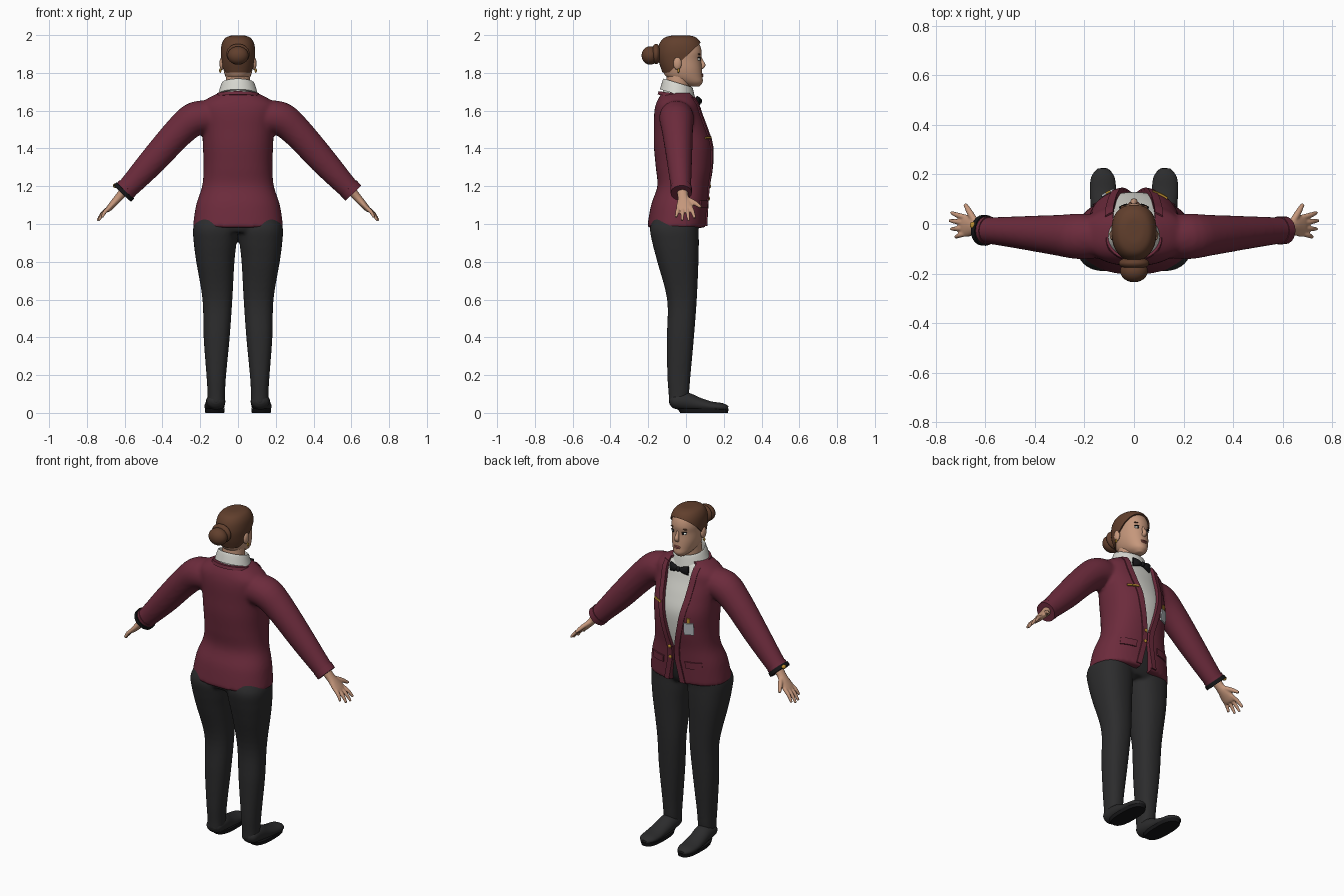
import bpy, bmesh, math
from mathutils import Vector, Matrix

if "Cube" in bpy.data.objects:
    bpy.data.objects.remove(bpy.data.objects["Cube"])

def material(name, *rgb):
    m = bpy.data.materials.new(name)
    m.use_nodes = True
    m.diffuse_color = (*rgb, 1)
    m.node_tree.nodes["Principled BSDF"].inputs["Base Color"].default_value = (*rgb, 1)
    return m

BURGUNDY = material("burgundy", .15, .024, .045)
CHARCOAL = material("charcoal", .025, .025, .026)
BROWN = material("hair_brown", .12, .05, .026)
SKIN = material("skin", .56, .31, .2)
WHITE = material("shirt_white", .68, .68, .63)
GOLD = material("gold", .5, .27, .03)
BLACK = material("black", .008, .008, .009)
LIPS = material("lip_red", .35, .1, .08)
GREY = material("badge_grey", .5, .53, .56)

def smooth(ob):
    bpy.ops.object.select_all(action='DESELECT')
    ob.select_set(True)
    bpy.context.view_layer.objects.active = ob
    bpy.ops.object.shade_smooth_by_angle(angle=math.radians(50))

def make(name, bm, mat):
    bmesh.ops.recalc_face_normals(bm, faces=bm.faces)
    me = bpy.data.meshes.new(name)
    bm.to_mesh(me)
    bm.free()
    me.materials.append(mat)
    ob = bpy.data.objects.new(name, me)
    bpy.context.collection.objects.link(ob)
    smooth(ob)
    return ob

def apply(ob, kind, **settings):
    bpy.context.view_layer.objects.active = ob
    mod = ob.modifiers.new(kind.lower(), kind)
    for key, value in settings.items():
        setattr(mod, key, value)
    bpy.ops.object.modifier_apply(modifier=mod.name)

def refine(rows, k=5):
    # Catmull-Rom interpolation of all ring values
    out = []
    for i in range(len(rows) - 1):
        quad = [rows[max(i - 1, 0)], rows[i], rows[i + 1], rows[min(i + 2, len(rows) - 1)]]
        for j in range(k):
            t = j / k
            out.append([b + .5 * t * (c - a + t * (2*a - 5*b + 4*c - d + t * (3*(b - c) + d - a)))
                        for a, b, c, d in zip(*quad)])
    return out + [list(rows[-1])]

def skin_rings(rings):
    bm = bmesh.new()
    loops = [[bm.verts.new(p) for p in ring] for ring in rings]
    n = len(loops[0])
    for a, b in zip(loops, loops[1:]):
        for i in range(n):
            bm.faces.new((a[i], a[(i + 1) % n], b[(i + 1) % n], b[i]))
    bm.faces.new(loops[0])
    bm.faces.new(loops[-1])
    return bm

def loft_mesh(rows, n=2.3, seg=48, tilt=0, grow=0):
    # horizontal rings: z, centre x, back y, front y, half width
    rings = []
    for z, cx, y0, y1, rx in refine(rows):
        ring = []
        for i in range(seg):
            c, s = math.cos(math.tau * i / seg), math.sin(math.tau * i / seg)
            dx = (rx + grow) * math.copysign(abs(c) ** (2 / n), c)
            dy = ((y1 - y0) / 2 + grow) * math.copysign(abs(s) ** (2 / n), s)
            ring.append((cx + dx, (y0 + y1) / 2 + dy, z + tilt * dy))
        rings.append(ring)
    return skin_rings(rings)

def loft(name, rows, mat, **kw):
    return make(name, loft_mesh(rows, **kw), mat)

def tube(name, rows, mat, sign=1, side=(0, 1, 0), seg=20):
    # swept rings: x, y, z, half width along side, half thickness
    rows, rings = refine(rows, 4), []
    pts = [Vector((r[0] * sign, r[1], r[2])) for r in rows]
    for i, p in enumerate(pts):
        d = (pts[min(i + 1, len(pts) - 1)] - pts[max(i - 1, 0)]).normalized()
        u = d.cross(Vector(side)).normalized()
        s = u.cross(d)
        rings.append([p + s * rows[i][3] * math.cos(a) + u * rows[i][4] * math.sin(a)
                      for a in (math.tau * j / seg for j in range(seg))])
    return make(name, skin_rings(rings), mat)

def ball(name, loc, size, mat):
    bm = bmesh.new()
    bmesh.ops.create_uvsphere(bm, u_segments=24, v_segments=14, radius=1,
                              matrix=Matrix.Translation(loc) @ Matrix.Diagonal((*size, 1)))
    return make(name, bm, mat)

def fuse(name, parts, voxel=.011):
    bpy.ops.object.select_all(action='DESELECT')
    for p in parts:
        p.select_set(True)
    bpy.context.view_layer.objects.active = parts[0]
    bpy.ops.object.join()
    parts[0].name = name
    apply(parts[0], 'REMESH', mode='VOXEL', voxel_size=voxel)
    apply(parts[0], 'SMOOTH', factor=.5, iterations=4)
    smooth(parts[0])
    return parts[0]

SIDES = (("right", 1), ("left", -1))

# Jacket body with sleeves
TORSO = [(.98, 0, -.206, .106, .24), (1.1, 0, -.185, .112, .222), (1.2, 0, -.152, .12, .19),
         (1.3, 0, -.16, .137, .182), (1.41, 0, -.17, .142, .186), (1.5, 0, -.17, .118, .19),
         (1.58, 0, -.169, .088, .2), (1.63, 0, -.161, .072, .2), (1.665, 0, -.146, .057, .16),
         (1.695, 0, -.125, .042, .1)]
SLEEVE = [(.12, -.05, 1.56, .085, .085), (.22, -.05, 1.56, .092, .09), (.31, -.045, 1.49, .082, .082),
          (.45, -.035, 1.335, .067, .073), (.56, -.028, 1.215, .056, .06), (.61, -.025, 1.165, .052, .054)]
jacket = fuse("jacket", [loft("torso", TORSO, BURGUNDY)] +
              [tube("sleeve", SLEEVE, BURGUNDY, s, seg=32) for _, s in SIDES])

# Front opening, cut with a narrow profile
OPENING = [(.95, .045), (1.13, .007), (1.2, .008), (1.35, .042), (1.5, .07), (1.6, .08), (1.73, .087)]
bm = bmesh.new()
outline = [(x, z) for z, x in OPENING] + [(-x, z) for z, x in reversed(OPENING)]
base = bm.faces.new([bm.verts.new((x, .02, z)) for x, z in outline])
moved = bmesh.ops.extrude_face_region(bm, geom=[base])["geom"]
bmesh.ops.translate(bm, vec=(0, .3, 0), verts=[g for g in moved if isinstance(g, bmesh.types.BMVert)])
cutter = make("opening_cutter", bm, BURGUNDY)
apply(jacket, 'BOOLEAN', operation='DIFFERENCE', object=cutter, solver='EXACT')
smooth(jacket)
bpy.data.objects.remove(cutter)

# Shirt, tucked inside the jacket
loft("shirt", [(z, cx, y0 + .03, y1 - .014, rx - .025) for z, cx, y0, y1, rx in TORSO[2:]], WHITE)

def lookup(rows, z):
    for a, b in zip(rows, rows[1:]):
        if z <= b[0]:
            t = max(0, (z - a[0]) / (b[0] - a[0]))
            return [p + (q - p) * t for p, q in zip(a, b)]
    return rows[-1]

FINE = refine(TORSO)
def front(x, z):
    _, _, y0, y1, rx = lookup(FINE, z)
    return (y0 + y1) / 2 + (y1 - y0) / 2 * max(0, 1 - abs(x / rx) ** 2.3) ** (1 / 2.3)

def patch(name, rows, mat, lift=.003, thick=.008):
    # plate that follows the chest; rows of z, x start, x end
    bm = bmesh.new()
    grid = [[bm.verts.new((x, front(x, z) + lift, z)) for x in (a + (b - a) * i / 4 for i in range(5))]
            for z, a, b in rows]
    for r, q in zip(grid, grid[1:]):
        for i in range(4):
            bm.faces.new((r[i], r[i + 1], q[i + 1], q[i]))
    ob = make(name, bm, mat)
    apply(ob, 'SOLIDIFY', thickness=thick, offset=0)
    smooth(ob)

# Front bands, pocket flaps and trims
for side, s in SIDES:
    heights = [.99 + .68 * i / 24 for i in range(25)]
    edges = [(z, lookup(OPENING, z)[1]) for z in heights]
    patch(side + "_front_band", [(z, s * x, s * (x + .032)) for z, x in edges], BURGUNDY)
    patch(side + "_pocket_flap", [(1.085, s * .075, s * .165), (1.125, s * .07, s * .16)], BURGUNDY)
    tube(side + "_cuff", [(.585, -.026, 1.19, .057, .059), (.61, -.025, 1.164, .056, .058)], BURGUNDY, s)
patch("name_badge", [(1.3, -.13, -.08), (1.37, -.13, -.08)], GREY, .006)
patch("badge_clip", [(1.372, -.114, -.096), (1.4, -.114, -.096)], GOLD, .006)
patch("chest_pin", [(1.452, .075, .135), (1.462, .075, .135)], GOLD, .008)
for i, z in enumerate((1.135, 1.2)):
    ball(f"button_{i + 1}", (.02, front(.02, z) + .008, z), (.01, .005, .01), GOLD)

# Shirt collar and bow tie
loft("collar", [(1.66, 0, -.125, .04, .09), (1.735, 0, -.115, .03, .083),
                (1.742, 0, -.122, .036, .088), (1.685, 0, -.138, .05, .106)], WHITE, n=2, tilt=-.3)
loft("jacket_neckline", [(1.672, 0, -.15, .03, .118), (1.69, 0, -.145, .03, .112)], BURGUNDY, n=2, tilt=-.15)
for side, s in SIDES:
    tube(side + "_bow_wing", [(.004, .068, 1.65, .008, .009), (.03, .068, 1.65, .014, .02),
                              (.058, .06, 1.65, .01, .028)], BLACK, s)
ball("bow_knot", (0, .072, 1.65), (.013, .014, .014), BLACK)

# Trousers
LEG = [(.045, .115, -.09, .0, .045), (.1, .115, -.092, .015, .046), (.2, .115, -.099, .024, .052),
       (.4, .113, -.101, .042, .069), (.6, .109, -.1, .057, .079), (.8, .12, -.152, .066, .101),
       (.9, .121, -.178, .068, .113), (.98, .12, -.19, .068, .117), (1.05, .11, -.16, .08, .1)]
HIPS = [(.955, 0, -.17, .05, .19), (1., 0, -.185, .075, .215), (1.1, 0, -.16, .097, .19), (1.19, 0, -.12, .1, .15)]
legs = []
for _, s in SIDES:
    legs.append(loft("leg", [(z, s * cx, y0, y1, rx) for z, cx, y0, y1, rx in LEG], CHARCOAL))
fuse("trousers", [loft("hips", HIPS, CHARCOAL)] + legs, .01)

# Shoes with flat soles
SHOE = [(.118, -.088, .062, .02, .014), (.118, -.065, .062, .046, .038), (.118, 0, .06, .051, .048),
        (.122, .06, .046, .051, .038), (.125, .13, .034, .053, .027), (.126, .19, .03, .047, .022),
        (.126, .222, .024, .022, .012)]
for side, s in SIDES:
    tube(side + "_shoe", SHOE, CHARCOAL, s, (1, 0, 0), 28)
    loft(side + "_sole", [(0, s * .123, -.03, .222, .05), (.022, s * .123, -.045, .226, .053)], BLACK, n=2.6)

# Hands with spread fingers
PALM = [(.59, -.022, 1.19, .03, .027), (.63, -.015, 1.142, .029, .022), (.66, -.008, 1.108, .042, .019),
        (.685, -.008, 1.08, .044, .015), (.695, -.008, 1.068, .036, .009)]
TIPS = [(.026, .738, .046, 1.03), (.004, .744, .014, 1.018), (-.017, .738, -.02, 1.018), (-.038, .72, -.053, 1.035)]
for side, s in SIDES:
    parts = [tube("palm", PALM, SKIN, s)]
    for y, tx, ty, tz in TIPS:
        mid = ((.675 + tx) / 2 + .006, (y + ty) / 2, (1.09 + tz) / 2 + .003)
        parts.append(tube("finger", [(.675, y, 1.09, .011, .011), (*mid, .0105, .0105), (tx, ty, tz, .007, .007)], SKIN, s))
    parts.append(tube("thumb", [(.635, .0, 1.135, .014, .014), (.662, .045, 1.112, .013, .013),
                                (.682, .08, 1.088, .008, .008)], SKIN, s, (0, 0, 1)))
    fuse(side + "_hand", parts, .0045)

# Wrist band
tube("wrist_band", [(.597, -.026, 1.178, .062, .064), (.612, -.025, 1.162, .062, .064)], BLACK, -1)
ball("wrist_clasp", (-.65, -.005, 1.203), (.013, .014, .012), GOLD)

# Head and neck
HEAD = [(1.728, 0, .02, .07, .022), (1.75, 0, -.05, .088, .048), (1.78, 0, -.105, .087, .066),
        (1.82, 0, -.125, .084, .077), (1.87, 0, -.14, .08, .081), (1.91, 0, -.142, .083, .083),
        (1.95, 0, -.132, .072, .077), (1.978, 0, -.11, .05, .06), (1.99, 0, -.075, .02, .034), (1.992, 0, -.04, -.01, .01)]
loft("neck", [(1.64, 0, -.115, .015, .066), (1.72, 0, -.108, .018, .064), (1.81, 0, -.1, .03, .062)], SKIN, n=2)
loft("head", HEAD, SKIN, n=2.15)
tube("nose", [(0, .072, 1.888, .007, .007), (0, .083, 1.862, .009, .009), (0, .091, 1.84, .014, .012),
              (0, .08, 1.824, .011, .007)], SKIN, 1, (1, 0, 0))
ball("upper_lip", (0, .083, 1.792), (.021, .009, .005), LIPS)
ball("lower_lip", (0, .083, 1.783), (.018, .009, .006), LIPS)
for side, s in SIDES:
    ball(side + "_eye", (s * .033, .066, 1.872), (.016, .01, .008), WHITE)
    ball(side + "_iris", (s * .033, .073, 1.872), (.007, .005, .007), BLACK)
    ball(side + "_eyelid", (s * .033, .067, 1.881), (.018, .011, .003), BLACK)
    ball(side + "_brow", (s * .035, .068, 1.899), (.02, .008, .004), BROWN)
    ball(side + "_ear", (s * .085, -.045, 1.85), (.013, .022, .034), SKIN)
    ball(side + "_earring", (s * .094, -.04, 1.812), (.006, .006, .012), GOLD)

# Swept-back hair and bun
bm = loft_mesh(HEAD, n=2.15, seg=64, grow=.008)
for point, normal in (((0, -.025, 1.857), (0, -1, 1.05)), ((0, 0, 1.795), (0, 0, 1))):
    bmesh.ops.bisect_plane(bm, geom=bm.verts[:] + bm.edges[:] + bm.faces[:],
                           plane_co=point, plane_no=normal, clear_inner=True)
bmesh.ops.translate(bm, vec=(0, 0, .006), verts=bm.verts)
hair = make("hair", bm, BROWN)
apply(hair, 'SOLIDIFY', thickness=.008, offset=-1)
smooth(hair)
ball("bun", (0, -.19, 1.892), (.056, .045, .049), BROWN)
ball("bun_wrap", (0, -.158, 1.9), (.062, .026, .054), BROWN)
